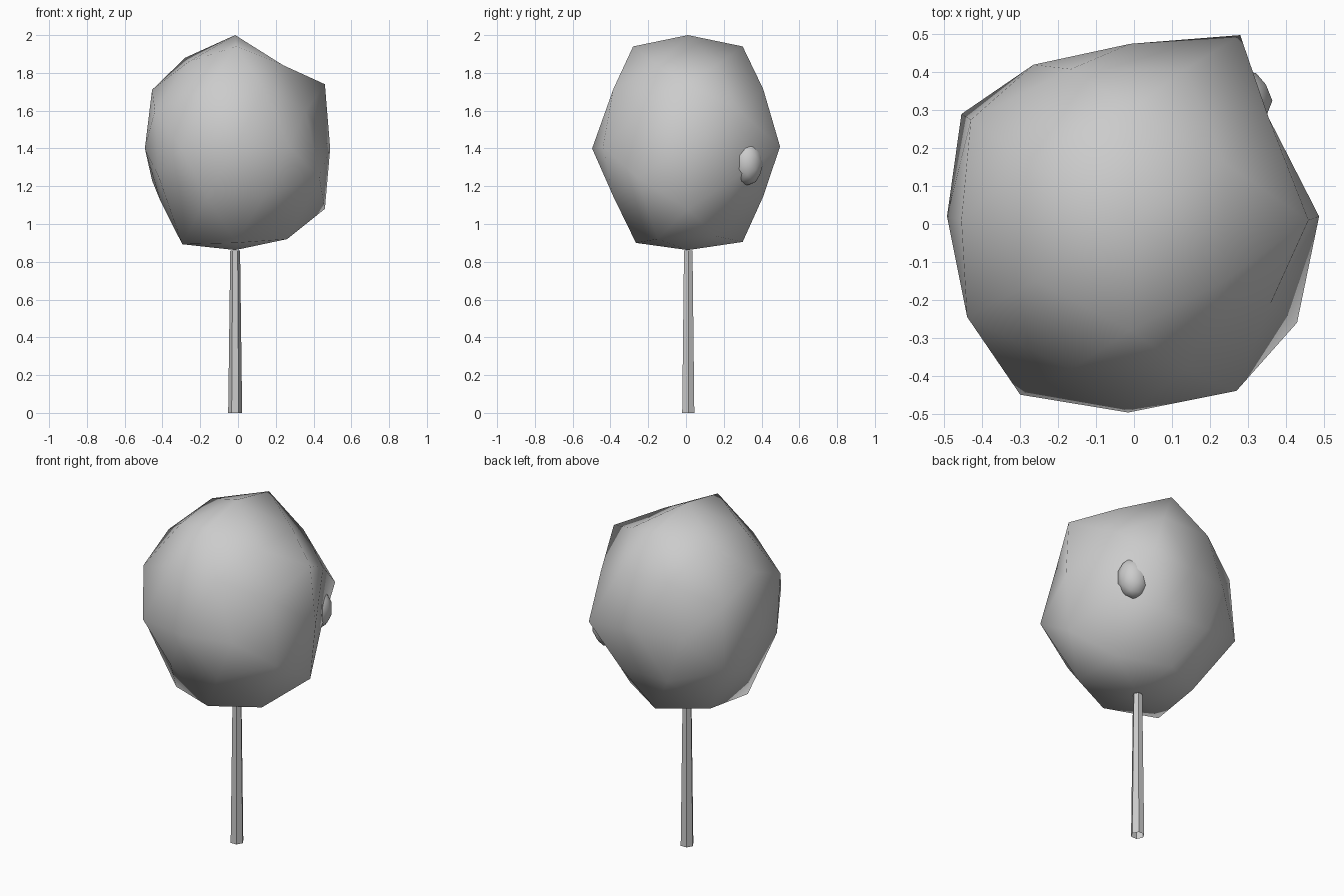
import bpy, bmesh, math
from mathutils import Vector

if "Cube" in bpy.data.objects:
    bpy.data.objects.remove(bpy.data.objects["Cube"])

CX, CY = -0.015, 0.012          # tree axis
G = (1 + 5 ** 0.5) / 2


def geodesic_directions():
    """12 icosahedron corners plus their 30 edge midpoints, as unit vectors."""
    base = [Vector(p) for a in (-1, 1) for b in (-G, G)
            for p in ((0, a, b), (a, b, 0), (b, 0, a))]
    mids = [(p + q) for i, p in enumerate(base) for q in base[i + 1:]
            if (p - q).length < 2.1]
    return [p.normalized() for p in base + mids]


def add_lump(name, centre, radii, targets=()):
    """Smooth geodesic blob; each target point pulls its nearest corner to itself."""
    bm = bmesh.new()
    centre, radii = Vector(centre), Vector(radii)
    for d in geodesic_directions():
        bm.verts.new(centre + d * radii)
    bmesh.ops.convex_hull(bm, input=bm.verts[:])
    bm.normal_update()
    verts = bm.verts[:]
    for t in targets:
        t = Vector(t)
        v = min(verts, key=lambda v: (v.co - t).length)
        verts.remove(v)
        v.co = t
    for f in bm.faces:
        f.smooth = True
    me = bpy.data.meshes.new(name)
    bm.to_mesh(me)
    bm.free()
    ob = bpy.data.objects.new(name, me)
    bpy.context.collection.objects.link(ob)
    return ob


# Crown: irregular low-poly ball
bumps = [
    # poles and axis points
    (-0.015, 0.01, 2.0), (-0.015, 0.01, 0.862), (0.488, 0.02, 1.40),
    (-0.493, 0.02, 1.40), (-0.01, 0.475, 1.42), (-0.015, -0.497, 1.40),
    # four waist corners
    (0.28, 0.498, 1.41), (0.27, -0.44, 1.41), (-0.30, -0.45, 1.40), (-0.265, 0.42, 1.42),
    # left and right shoulders
    (0.46, 0.01, 1.74), (0.46, 0.01, 1.08), (-0.455, 0.01, 1.71), (-0.41, 0.01, 1.12),
    # front and back shoulders
    (-0.01, 0.30, 1.94), (-0.01, -0.28, 1.94), (-0.01, 0.30, 0.905), (-0.01, -0.265, 0.90),
    # points around the sides
    (0.355, 0.28, 1.60), (0.35, 0.27, 1.25), (0.36, -0.21, 1.60), (0.43, -0.26, 1.25),
    (-0.44, -0.245, 1.60), (-0.42, -0.24, 1.25), (-0.43, 0.275, 1.60), (-0.455, 0.29, 1.23),
    # points near the top and bottom
    (0.24, 0.16, 1.84), (0.24, -0.15, 1.84), (-0.28, 0.16, 1.88), (-0.26, -0.15, 1.86),
    (-0.295, -0.15, 0.893), (-0.27, 0.16, 0.92), (0.26, -0.15, 0.92), (0.25, 0.16, 0.935),
]
add_lump("crown", (CX, CY, 1.43), (0.49, 0.49, 0.57), bumps)

# Small knob poking out at the back right
add_lump("crown_knob", (0.275, 0.325, 1.325), (0.09, 0.085, 0.12))

# Trunk: open tapered six-sided stick
bpy.ops.mesh.primitive_cone_add(vertices=6, radius1=0.037, radius2=0.026, depth=0.86,
                                end_fill_type='NOTHING', location=(CX, CY, 0.43),
                                rotation=(0, 0, math.radians(30)))
bpy.context.object.name = "trunk"
